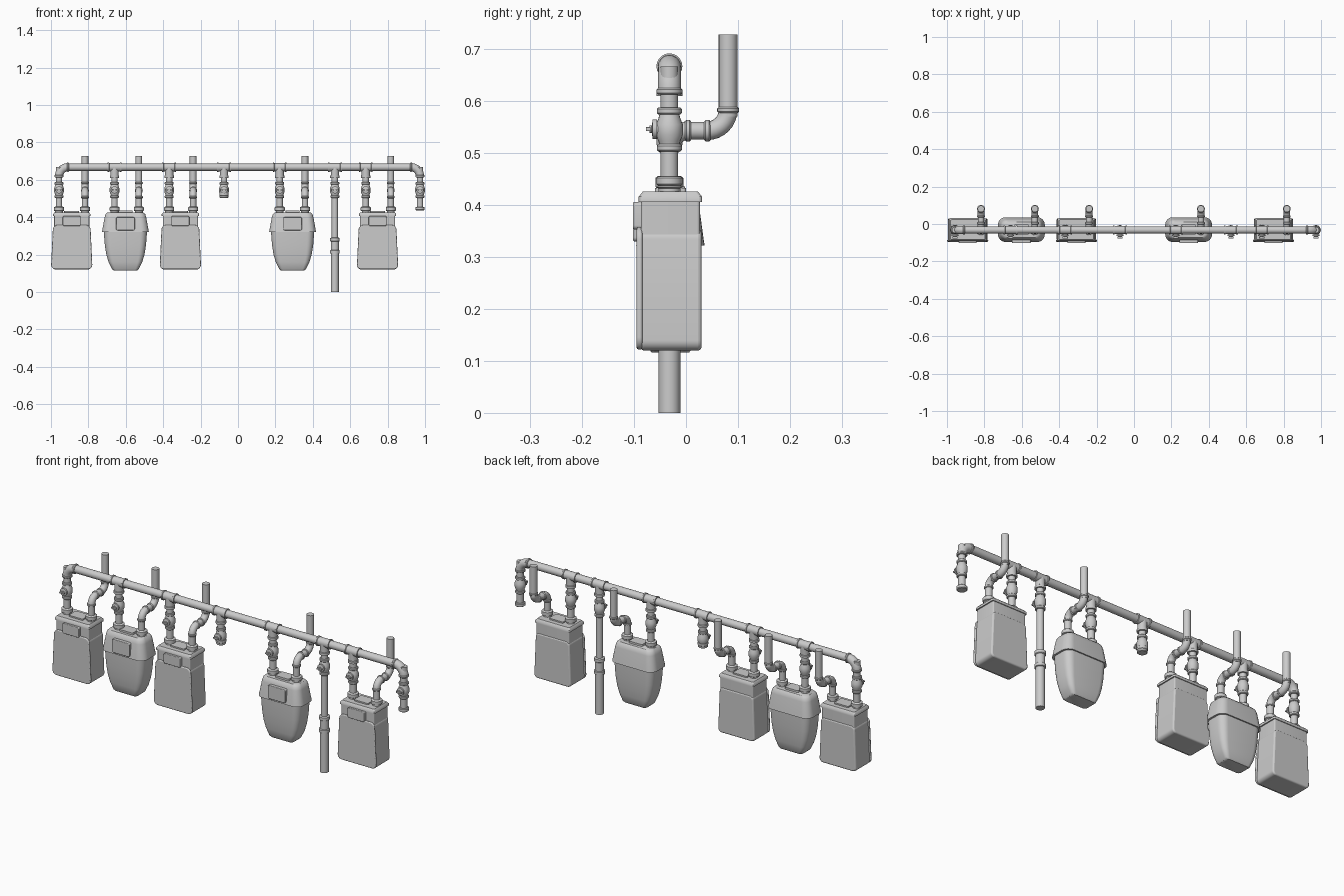
import bpy, bmesh, math
from mathutils import Vector

if "Cube" in bpy.data.objects:
    bpy.data.objects.remove(bpy.data.objects["Cube"])

grey = bpy.data.materials.new("painted_grey")
grey.use_nodes = True
COLOUR = (0.6, 0.6, 0.6, 1)
grey.diffuse_color = COLOUR
grey.node_tree.nodes["Principled BSDF"].inputs["Base Color"].default_value = COLOUR

PIPE_Y, MAIN_Z, BRANCH_Z = -0.032, 0.667, 0.543
SIDES = 20


def loft(name, rings, bevel=0):
    """Skin a row of closed rings and cap both ends."""
    bm = bmesh.new()
    rows = [[bm.verts.new(p) for p in ring] for ring in rings]
    n = len(rows[0])
    for a, b in zip(rows, rows[1:]):
        for i in range(n):
            bm.faces.new((a[i], a[(i + 1) % n], b[(i + 1) % n], b[i]))
    bm.faces.new(rows[0][::-1])
    bm.faces.new(rows[-1])
    bmesh.ops.recalc_face_normals(bm, faces=bm.faces)
    mesh = bpy.data.meshes.new(name)
    bm.to_mesh(mesh)
    bm.free()
    mesh.materials.append(grey)
    ob = bpy.data.objects.new(name, mesh)
    bpy.context.collection.objects.link(ob)
    if bevel:
        mod = ob.modifiers.new("soft_edges", "BEVEL")
        mod.width, mod.segments, mod.limit_method = bevel, 3, "ANGLE"
        mod.angle_limit = math.radians(40)
    bpy.ops.object.select_all(action="DESELECT")
    ob.select_set(True)
    bpy.context.view_layer.objects.active = ob
    bpy.ops.object.shade_smooth_by_angle(angle=math.radians(40))
    return ob


def circle(centre, axis, r):
    turn = Vector((0, 0, 1)).rotation_difference(axis)
    return [Vector(centre) + turn @ Vector((r * math.cos(t), r * math.sin(t), 0))
            for t in (math.tau * i / SIDES for i in range(SIDES))]


def lathe(name, profile, origin, axis=(0, 0, 1)):
    """Turn (radius, distance) pairs around an axis."""
    axis = Vector(axis)
    return loft(name, [circle(Vector(origin) + axis * d, axis, r) for r, d in profile])


def collar(name, origin, axis, r, length):
    c = min(0.003, length / 4)
    lathe(name, [(r - c, 0), (r, c), (r, length - c), (r - c, length)], origin, axis)


def arc(p, corner, q, steps=8):
    """Round a corner from p to q."""
    w, out = math.sqrt(0.5), []
    for i in range(steps + 1):
        t = i / steps
        a, b, c = (1 - t) ** 2, 2 * w * t * (1 - t), t * t
        out.append((p * a + corner * b + q * c) / (a + b + c))
    return out


def elbow(name, corner, start, end, bend, r):
    """Bend joining two perpendicular directions, with a rim on each mouth."""
    corner, start, end = Vector(corner), Vector(start), Vector(end)
    pts = arc(corner + start * bend, corner, corner + end * bend)
    rings = []
    for i, p in enumerate(pts):
        t = i / (len(pts) - 1) * math.pi / 2
        rings.append(circle(p, end * math.sin(t) - start * math.cos(t), r))
    # keep ring vertices lined up along the bend
    for a, b in zip(rings, rings[1:]):
        k = min(range(SIDES), key=lambda s: sum((a[j] - b[(j + s) % SIDES]).length for j in range(SIDES)))
        b[:] = b[k:] + b[:k]
    loft(name, rings)
    for d in (start, end):
        collar(name + "_rim", corner + d * (bend - 0.006), d, r + 0.003, 0.012)


def rounded(corners, radius, steps=6):
    """Closed outline with rounded corners."""
    pts = [Vector(c) for c in corners]
    out = []
    for i, p in enumerate(pts):
        a, b = pts[i - 1], pts[(i + 1) % len(pts)]
        out += arc(p + (a - p).normalized() * radius, p, p + (b - p).normalized() * radius, steps)
    return out


def slab(x, y, z, hx, hy, radius):
    """Horizontal rounded rectangle."""
    return rounded([(x - hx, y - hy, z), (x + hx, y - hy, z),
                    (x + hx, y + hy, z), (x - hx, y + hy, z)], radius)


def panel(x, y, top, bottom, z1, z0, radius):
    """Upright tapered outline with rounded corners."""
    return rounded([(x - top, y, z1), (x - bottom, y, z0),
                    (x + bottom, y, z0), (x + top, y, z1)], radius)


def drop(x, bottom):
    """Valve and pipe hanging from the header."""
    lathe("drop_pipe", [(0.017, bottom), (0.017, MAIN_Z)], (x, PIPE_Y, 0))
    for z in (0.574, 0.503):
        collar("valve_collar", (x, PIPE_Y, z), (0, 0, 1), 0.024, 0.014)
    lathe("valve_body", [(0.018, -0.035), (0.021, -0.022), (0.026, -0.01),
                         (0.026, 0.01), (0.021, 0.022), (0.018, 0.035)], (x, PIPE_Y, BRANCH_Z + 0.002))
    lathe("valve_stem", [(0.014, 0), (0.014, 0.024), (0.019, 0.024), (0.019, 0.032),
                         (0.007, 0.034), (0.007, 0.038)], (x, PIPE_Y, BRANCH_Z + 0.003), (0, -1, 0))
    y = PIPE_Y - 0.036
    loft("valve_key", [panel(x, y, 0.014, 0.014, 0.55, 0.542, 0.002),
                       panel(x, y - 0.009, 0.014, 0.014, 0.55, 0.542, 0.002)])


def tee(x):
    lathe("header_tee", [(0.025, -0.037), (0.025, -0.03), (0.022, -0.028),
                         (0.022, 0.028), (0.025, 0.03), (0.025, 0.037)], (x, PIPE_Y, MAIN_Z), (1, 0, 0))
    lathe("tee_branch", [(0.025, 0.61), (0.025, 0.622), (0.022, 0.624), (0.022, MAIN_Z)], (x, PIPE_Y, 0))


def outlet(x):
    """Pipe from the meter, back under the header and up."""
    lathe("outlet_stub", [(0.017, 0.42), (0.017, 0.51)], (x, PIPE_Y, 0))
    elbow("outlet_lower_elbow", (x, PIPE_Y, BRANCH_Z), (0, 0, -1), (0, 1, 0), 0.036, 0.018)
    lathe("outlet_crosspipe", [(0.017, 0.0), (0.017, 0.045)], (x, 0, BRANCH_Z), (0, 1, 0))
    elbow("outlet_upper_elbow", (x, 0.081, BRANCH_Z), (0, -1, 0), (0, 0, 1), 0.04, 0.018)
    lathe("outlet_riser", [(0.018, 0.57), (0.018, 0.728)], (x, 0.081, 0))


def connectors(x_in, x_out):
    for x in (x_in, x_out):
        lathe("meter_connector", [(0.021, 0.42), (0.021, 0.432), (0.027, 0.435), (0.027, 0.452),
                                  (0.022, 0.456)], (x, PIPE_Y, 0))


def window(x, z1, z0, hx):
    loft("meter_dial_housing", [panel(x, -0.08, hx, hx, z1, z0, 0.008),
                                panel(x, -0.102, hx, hx, z1, z0, 0.008)], 0.003)


def box_meter(x):
    loft("box_meter_body", [panel(x, -0.088, 0.096, 0.106, 0.354, 0.12, 0.02),
                            panel(x, 0.03, 0.096, 0.106, 0.354, 0.12, 0.02)], 0.007)
    loft("box_meter_front_cover", [panel(x, -0.084, 0.1, 0.111, 0.358, 0.122, 0.024),
                                   panel(x, -0.095, 0.1, 0.111, 0.358, 0.122, 0.024)], 0.004)
    y = -0.03
    loft("box_meter_neck", [slab(x, y, z, 0.094, 0.057, 0.006) for z in (0.34, 0.41)])
    loft("box_meter_lid", [slab(x, y, z, hx, hy, 0.006) for z, hx, hy in
                           ((0.406, 0.1, 0.061), (0.416, 0.1, 0.061), (0.426, 0.092, 0.053))])
    loft("box_meter_top_plate", [slab(x, y, z, 0.04, 0.03, 0.005) for z in (0.42, 0.433)])
    window(x, 0.406, 0.353, 0.048)


def bell_meter(x):
    y = -0.03
    loft("bell_meter_body", [slab(x, y, z, hx, hy, r) for z, hx, hy, r in (
        (0.116, 0.064, 0.036, 0.015), (0.123, 0.072, 0.041, 0.018), (0.16, 0.09, 0.048, 0.025),
        (0.2, 0.102, 0.053, 0.03), (0.25, 0.11, 0.057, 0.034), (0.3, 0.114, 0.059, 0.036),
        (0.335, 0.116, 0.06, 0.036))])
    loft("bell_meter_hood", [slab(x, y, z, hx, hy, r) for z, hx, hy, r in (
        (0.322, 0.125, 0.066, 0.04), (0.334, 0.123, 0.064, 0.04), (0.4, 0.111, 0.055, 0.034),
        (0.416, 0.106, 0.051, 0.032), (0.426, 0.095, 0.042, 0.028))])
    loft("bell_meter_top_plate", [slab(x, y, z, 0.038, 0.028, 0.005) for z in (0.42, 0.436)])
    window(x, 0.4, 0.33, 0.05)


# Header pipe with an elbow at each end
LEFT, RIGHT = -0.957, 0.973
lathe("header_pipe", [(0.0195, LEFT + 0.04), (0.0195, RIGHT - 0.04)], (0, PIPE_Y, MAIN_Z), (1, 0, 0))
for x, side in ((LEFT, 1), (RIGHT, -1)):
    elbow("header_elbow", (x, PIPE_Y, MAIN_Z), (side, 0, 0), (0, 0, -1), 0.048, 0.022)

# Tees with their drops
for x in (-0.66, -0.368, -0.075, 0.223, 0.518, 0.683):
    tee(x)

# Meters, each with an inlet drop and an outlet pipe
for build, x, x_in, x_out in ((box_meter, -0.889, LEFT, -0.818), (bell_meter, -0.602, -0.66, -0.53),
                              (box_meter, -0.308, -0.368, -0.24), (bell_meter, 0.292, 0.223, 0.358),
                              (box_meter, 0.746, 0.683, 0.817)):
    build(x)
    connectors(x_in, x_out)
    drop(x_in, 0.42)
    outlet(x_out)

# Spare capped drops
for x, bottom in ((-0.075, 0.513), (RIGHT, 0.437)):
    drop(x, bottom + 0.01)
    collar("drop_cap", (x, PIPE_Y, bottom), (0, 0, 1), 0.025, 0.018)

# Ground feed riser
drop(0.518, 0.28)
lathe("feed_riser", [(0.021, 0), (0.021, 0.205), (0.026, 0.207), (0.026, 0.222), (0.022, 0.225),
                     (0.022, 0.27), (0.026, 0.273), (0.026, 0.288), (0.018, 0.291)], (0.518, PIPE_Y, 0))
